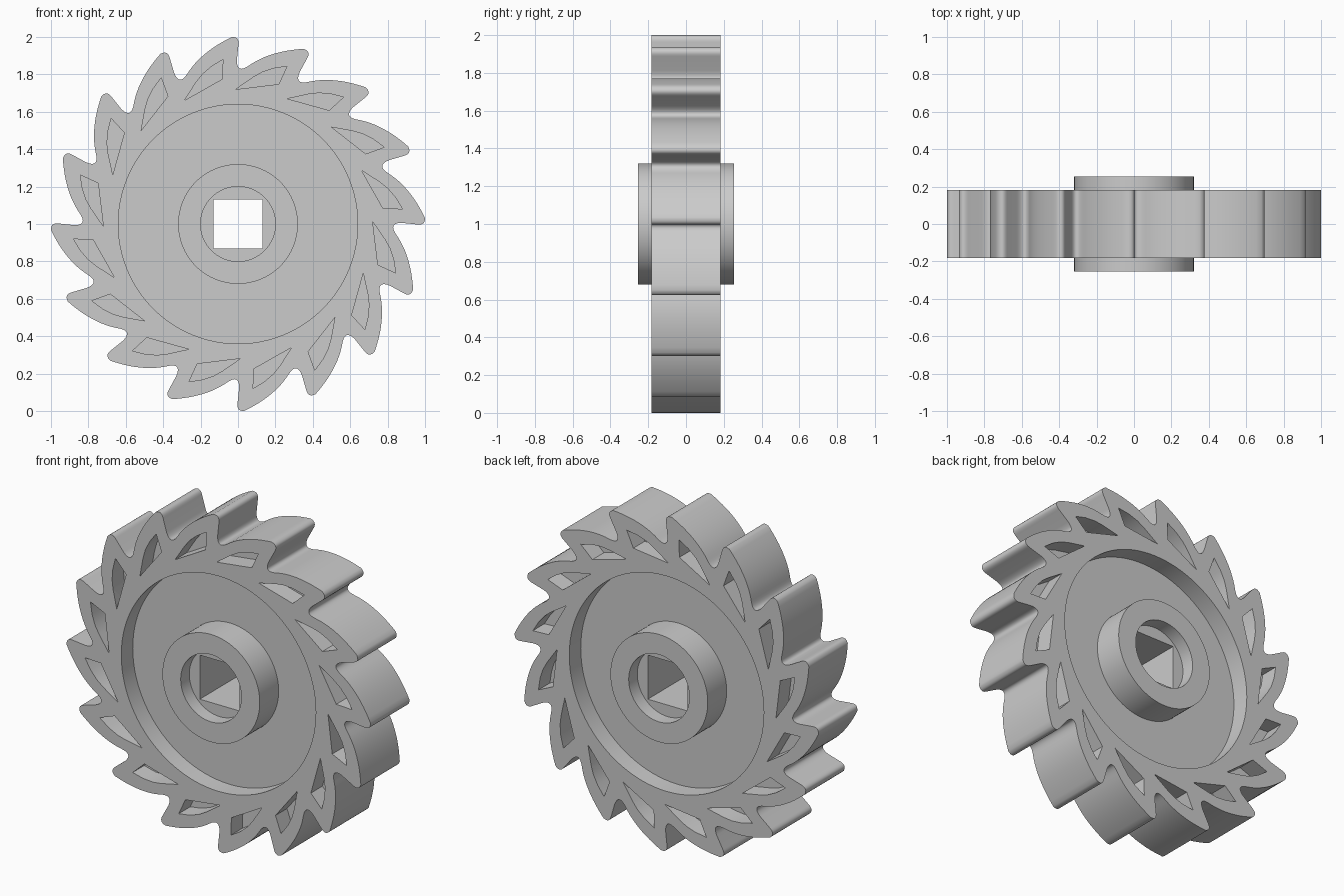
import bpy, bmesh
from math import cos, sin, pi

if "Cube" in bpy.data.objects:
    bpy.data.objects.remove(bpy.data.objects["Cube"])

TEETH = 16
RIM, WEB, HUB, SEAT = 0.183, 0.075, 0.253, 0.172   # half depths along y


def turn(p, a):
    """Rotate a profile point clockwise about the axle."""
    return (p[0] * cos(a) + p[1] * sin(a), -p[0] * sin(a) + p[1] * cos(a))


def bezier(a, b, c, n):
    """Quadratic curve from a to c, last point left out."""
    return [tuple((1 - t) ** 2 * a[k] + 2 * t * (1 - t) * b[k] + t * t * c[k] for k in (0, 1))
            for t in (i / n for i in range(n))]


def circle(r, n=96):
    return [(r * sin(2 * pi * i / n), r * cos(2 * pi * i / n)) for i in range(n)]


def prism(name, solids):
    """Make one object out of (profile, y0, y1) extrusions along y."""
    bm = bmesh.new()
    for pts, y0, y1 in solids:
        a = [bm.verts.new((x, y0, z + 1)) for x, z in pts]
        b = [bm.verts.new((x, y1, z + 1)) for x, z in pts]
        bm.faces.new(a)
        bm.faces.new(b[::-1])
        for i in range(len(a)):
            j = (i + 1) % len(a)
            bm.faces.new((a[i], b[i], b[j], a[j]))
    bmesh.ops.recalc_face_normals(bm, faces=bm.faces)
    me = bpy.data.meshes.new(name)
    bm.to_mesh(me)
    bm.free()
    ob = bpy.data.objects.new(name, me)
    bpy.context.collection.objects.link(ob)
    return ob


def both_sides(pts, inner, outer):
    return [(pts, -outer, -inner), (pts, inner, outer)]


def combine(target, other, operation):
    bpy.context.view_layer.objects.active = target
    m = target.modifiers.new("cut", 'BOOLEAN')
    m.object, m.operation, m.solver = other, operation, 'EXACT'
    bpy.ops.object.modifier_apply(modifier=m.name)
    bpy.data.objects.remove(other)


# Toothed outline: rounded tip, steep face, root fillet, curved back
step = 2 * pi / TEETH
tip = (-0.035, 0.999)
tooth = (bezier(tip, (0.007, 1.003), (0.003, 0.962), 8)
         + [(0.003, 0.962)]
         + bezier((-0.006, 0.878), (-0.008, 0.80), (0.06, 0.848), 10)
         + bezier((0.06, 0.848), (0.17, 0.925), turn(tip, step), 12))
outline = [turn(p, i * step) for i in range(TEETH) for p in tooth]
wheel = prism("ratchet_wheel", [(outline, -RIM, RIM)])

# Dished web on both faces
combine(wheel, prism("dish_cutter", both_sides(circle(0.64), WEB, 0.4)), 'DIFFERENCE')

# Blind pocket under each tooth, both faces
pocket = [(-0.012, 0.72), (0.082, 0.785), (0.13, 0.812), (0.19, 0.832),
          (0.262, 0.843), (0.218, 0.748)]
pockets = []
for i in range(TEETH):
    pockets += both_sides([turn(p, i * step) for p in pocket], WEB, 0.4)
combine(wheel, prism("pocket_cutter", pockets), 'DIFFERENCE')

# Hub with round counterbores and a square through hole
combine(wheel, prism("hub", [(circle(0.32), -HUB, HUB)]), 'UNION')
combine(wheel, prism("bore_cutter", both_sides(circle(0.2, 64), SEAT, 0.4)), 'DIFFERENCE')
s = 0.131
combine(wheel, prism("square_cutter", [([(-s, -s), (s, -s), (s, s), (-s, s)], -0.5, 0.5)]),
        'DIFFERENCE')

bpy.ops.object.select_all(action='DESELECT')
wheel.select_set(True)
bpy.context.view_layer.objects.active = wheel
bpy.ops.object.shade_smooth_by_angle(angle=0.5)
